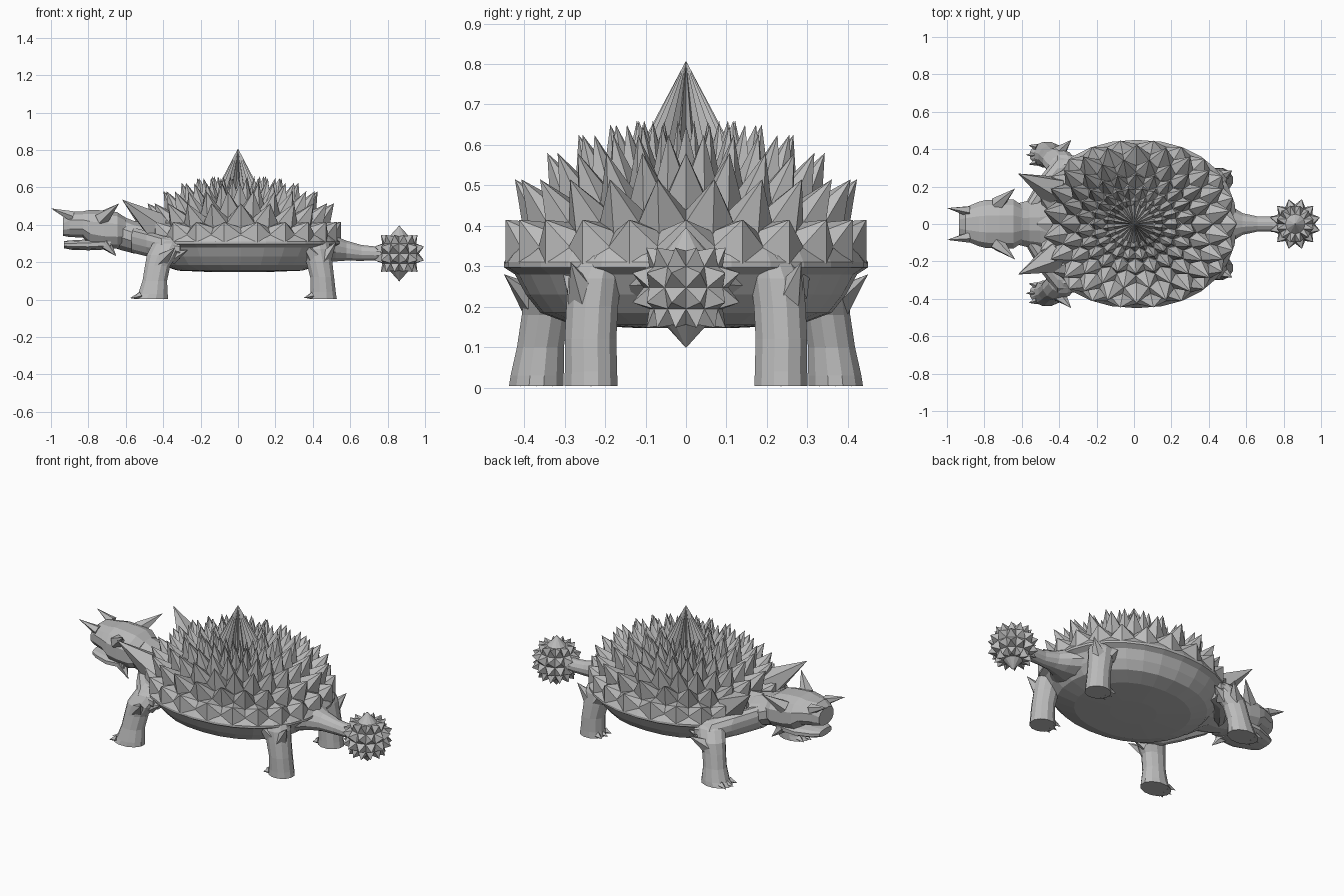
import bpy, bmesh, math
from mathutils import Vector

if "Cube" in bpy.data.objects:
    bpy.data.objects.remove(bpy.data.objects["Cube"])

mat = bpy.data.materials.new("stone grey")
mat.diffuse_color = (0.5, 0.5, 0.5, 1)
mat.use_nodes = True
mat.node_tree.nodes["Principled BSDF"].inputs["Base Color"].default_value = mat.diffuse_color


def finish(name, bm):
    bmesh.ops.recalc_face_normals(bm, faces=bm.faces[:])
    me = bpy.data.meshes.new(name)
    bm.to_mesh(me)
    bm.free()
    me.materials.append(mat)
    ob = bpy.data.objects.new(name, me)
    bpy.context.collection.objects.link(ob)
    return ob


def loft(name, rings, axis, n=12, power=1.0):
    """Skin through rings (x, y, z, a, b); axis is the ring normal."""
    bm = bmesh.new()
    loops = []
    for x, y, z, a, b in rings:
        loop = []
        for i in range(n):
            t = 2 * math.pi * (i + 0.5) / n
            c, s = math.cos(t), math.sin(t)
            c = math.copysign(abs(c) ** power, c) * a
            s = math.copysign(abs(s) ** power, s) * b
            loop.append(bm.verts.new((x, y + c, z + s) if axis == 'x' else (x + c, y + s, z)))
        loops.append(loop)
    for p, q in zip(loops, loops[1:]):
        for i in range(n):
            bm.faces.new((p[i], p[(i + 1) % n], q[(i + 1) % n], q[i]))
    bm.faces.new(loops[0])
    bm.faces.new(loops[-1])
    return finish(name, bm)


def spike(name, base, tip, r, n=5):
    base, tip = Vector(base), Vector(tip)
    q = (tip - base).to_track_quat('Z', 'Y')
    bm = bmesh.new()
    top = bm.verts.new(tip)
    ring = [bm.verts.new(base + q @ Vector((r * math.cos(2 * math.pi * i / n),
            r * math.sin(2 * math.pi * i / n), 0))) for i in range(n)]
    for i in range(n):
        bm.faces.new((ring[i], ring[(i + 1) % n], top))
    bm.faces.new(ring)
    return finish(name, bm)


# Shell outline helpers
CX, RX, RY = 0.015, 0.535, 0.45


def shell_point(r, t, z):
    c, s = math.cos(t), math.sin(t)
    e = 0.92
    return Vector((CX * min(1, r * 1.2) + RX * r * math.copysign(abs(c) ** e, c),
                   RY * r * math.copysign(abs(s) ** e, s), z))


def dome_z(r):
    return 0.31 + 0.25 * max(0, 1 - r * r) ** 0.8


# Belly and shell dome
prof = [(0.25, 0.147), (0.62, 0.155), (0.8, 0.185), (0.88, 0.23), (0.94, 0.28), (1.0, 0.297)]
prof += [(r, dome_z(r)) for r in (1.0, 0.9, 0.76, 0.6, 0.45, 0.3, 0.12)]
N = 28
bm = bmesh.new()
loops = [[bm.verts.new(shell_point(r, 2 * math.pi * i / N, z)) for i in range(N)] for r, z in prof]
for p, q in zip(loops, loops[1:]):
    for i in range(N):
        bm.faces.new((p[i], p[(i + 1) % N], q[(i + 1) % N], q[i]))
bm.faces.new(loops[0])
bm.faces.new(loops[-1])
finish("shell_body", bm)

# Staggered rings of shell spikes: base radius, tip radius, tip height, radial half depth
bm = bmesh.new()
NS = 22
bands = [(0.91, 1.0, 0.415, 0.09), (0.79, 0.94, 0.515, 0.10), (0.65, 0.77, 0.58, 0.10),
         (0.51, 0.59, 0.625, 0.10), (0.37, 0.42, 0.65, 0.09), (0.25, 0.27, 0.66, 0.08)]
for k, (r, rt, zt, d) in enumerate(bands):
    step = 2 * math.pi / NS
    for i in range(NS):
        t = (i + 0.5 * (k % 2)) * step
        tip = bm.verts.new(shell_point(rt, t, zt))
        base = []
        for dr, dt in ((-1, 0), (-0.4, 0.52), (0.4, 0.52), (1, 0), (0.4, -0.52), (-0.4, -0.52)):
            rr = min(1.0, r + dr * d)
            base.append(bm.verts.new(shell_point(rr, t + dt * step, dome_z(rr) - 0.004)))
        for j in range(6):
            bm.faces.new((base[j], base[(j + 1) % 6], tip))
finish("shell_spikes", bm)

# Tall fluted centre spike
bm = bmesh.new()
tip = bm.verts.new((0, 0, 0.808))
ring = []
for i in range(2 * NS):
    rad = 0.15 if i % 2 else 0.105
    t = math.pi * i / NS
    ring.append(bm.verts.new((rad * math.cos(t), rad * math.sin(t), 0.525)))
for i in range(2 * NS):
    bm.faces.new((ring[i], ring[(i + 1) % (2 * NS)], tip))
finish("centre_spike", bm)

# Neck, head and jaw
loft("neck", [(-0.30, 0, 0.27, 0.26, 0.09), (-0.42, 0, 0.285, 0.20, 0.10),
              (-0.50, 0, 0.325, 0.14, 0.085), (-0.56, 0, 0.335, 0.13, 0.09),
              (-0.62, 0, 0.355, 0.115, 0.095), (-0.68, 0, 0.37, 0.115, 0.09)], 'x')
loft("head", [(-0.60, 0, 0.365, 0.105, 0.075), (-0.645, 0, 0.37, 0.135, 0.10),
              (-0.72, 0, 0.375, 0.135, 0.105), (-0.79, 0, 0.385, 0.132, 0.098),
              (-0.83, 0, 0.402, 0.122, 0.072), (-0.90, 0, 0.402, 0.092, 0.069),
              (-0.935, 0, 0.39, 0.07, 0.05)], 'x', 12, 0.8)
loft("lower_jaw", [(-0.68, 0, 0.30, 0.12, 0.032), (-0.80, 0, 0.293, 0.12, 0.03),
                   (-0.89, 0, 0.292, 0.085, 0.026), (-0.93, 0, 0.294, 0.06, 0.02)], 'x', 12, 0.8)

# Tail and club
loft("tail", [(0.42, 0, 0.27, 0.20, 0.075), (0.52, 0, 0.272, 0.10, 0.07),
              (0.58, 0, 0.262, 0.06, 0.055), (0.66, 0, 0.25, 0.042, 0.044),
              (0.74, 0, 0.247, 0.043, 0.038), (0.80, 0, 0.247, 0.055, 0.04)], 'x')
bm = bmesh.new()
bmesh.ops.create_uvsphere(bm, u_segments=12, v_segments=6, radius=0.105)
faces = [f for f in bm.faces if len(f.verts) == 4]
for v in bmesh.ops.poke(bm, faces=faces)["verts"]:
    v.co = v.co.normalized() * 0.142
for v in bm.verts:
    if abs(v.co.z) > 0.104:
        v.co.z *= 1.42
bmesh.ops.translate(bm, verts=bm.verts[:], vec=(0.862, 0, 0.247))
finish("tail_club", bm)

# Paired parts
for side, s in (("left", -1), ("right", 1)):
    loft("front_leg_" + side,
         [(-0.465, s * 0.37, 0.004, 0.095, 0.07), (-0.455, s * 0.368, 0.03, 0.082, 0.068),
          (-0.445, s * 0.36, 0.10, 0.068, 0.06), (-0.43, s * 0.348, 0.18, 0.07, 0.06),
          (-0.405, s * 0.335, 0.24, 0.085, 0.068), (-0.375, s * 0.30, 0.30, 0.085, 0.07),
          (-0.36, s * 0.27, 0.335, 0.05, 0.05)], 'z', 12)
    loft("shoulder_" + side,
         [(-0.57, s * 0.06, 0.32, 0.07, 0.07), (-0.49, s * 0.17, 0.30, 0.10, 0.07),
          (-0.41, s * 0.27, 0.28, 0.10, 0.065), (-0.31, s * 0.30, 0.27, 0.07, 0.055)], 'x')
    loft("hind_leg_" + side,
         [(0.455, s * 0.235, 0.004, 0.076, 0.068), (0.455, s * 0.235, 0.04, 0.07, 0.067),
          (0.45, s * 0.236, 0.12, 0.066, 0.066), (0.435, s * 0.232, 0.20, 0.072, 0.066),
          (0.42, s * 0.225, 0.27, 0.08, 0.068), (0.41, s * 0.21, 0.325, 0.07, 0.06)], 'z', 12)
    # Horns and single body spikes
    spike("snout_horn_" + side, (-0.885, s * 0.07, 0.445), (-1.0, s * 0.085, 0.488), 0.03)
    spike("cheek_horn_" + side, (-0.73, s * 0.105, 0.43), (-0.635, s * 0.19, 0.515), 0.042)
    spike("jaw_horn_" + side, (-0.71, s * 0.09, 0.30), (-0.65, s * 0.115, 0.232), 0.035)
    spike("shoulder_spike_" + side, (-0.43, s * 0.18, 0.385), (-0.62, s * 0.27, 0.535), 0.085)
    spike("elbow_spike_" + side, (-0.41, s * 0.37, 0.21), (-0.335, s * 0.45, 0.28), 0.045)
    spike("side_elbow_spike_" + side, (-0.36, s * 0.33, 0.23), (-0.27, s * 0.36, 0.265), 0.045)
    spike("hip_spike_" + side, (0.46, s * 0.25, 0.22), (0.525, s * 0.285, 0.31), 0.045)
    spike("knee_spike_" + side, (0.40, s * 0.26, 0.24), (0.34, s * 0.31, 0.31), 0.045)
    # Claws
    for k in (-1, 0, 1):
        spike("front_claw_%s_%d" % (side, k + 2), (-0.52, s * 0.37 + k * 0.04, 0.022),
              (-0.578 + 0.015 * abs(k), s * 0.37 + k * 0.052, 0.008), 0.02, 4)
        spike("hind_claw_%s_%d" % (side, k + 2), (0.40, s * 0.235 + k * 0.036, 0.022),
              (0.352 + 0.012 * abs(k), s * 0.235 + k * 0.045, 0.01), 0.02, 4)
